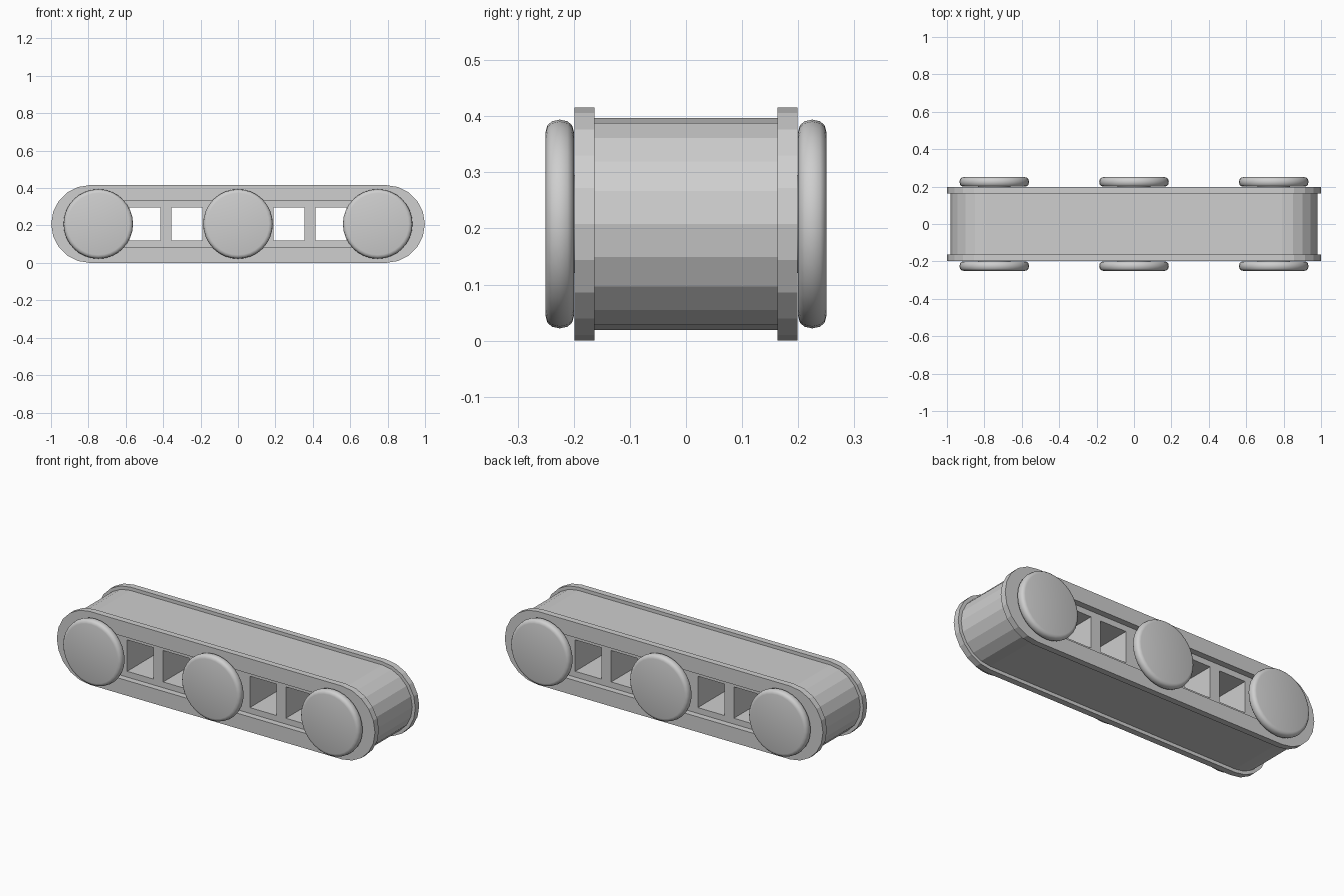
import bpy, bmesh, math
from mathutils import Matrix

if "Cube" in bpy.data.objects:
    bpy.data.objects.remove(bpy.data.objects["Cube"])

MID = 0.208      # height of the wheel axis
END = 0.791      # centre of the rounded ends

grey = bpy.data.materials.new("light grey")
grey.diffuse_color = (0.62, 0.62, 0.62, 1)
grey.use_nodes = True
grey.node_tree.nodes["Principled BSDF"].inputs["Base Color"].default_value = grey.diffuse_color


def stadium(r, n=10):
    """Outline of a long slot with rounded ends."""
    pts = []
    for side, start in ((1, -math.pi / 2), (-1, math.pi / 2)):
        for i in range(n + 1):
            a = start + math.pi * i / n
            pts.append((side * END + r * math.cos(a), r * math.sin(a)))
    return pts


def rectangle(x, w, h):
    return [(x - w, -h), (x + w, -h), (x + w, h), (x - w, h)]


def plate(name, outlines, y, half_depth):
    """Extrude an outline (with holes) along y."""
    cu = bpy.data.curves.new(name, 'CURVE')
    cu.dimensions = '2D'
    cu.fill_mode = 'BOTH'
    cu.extrude = half_depth
    for pts in outlines:
        sp = cu.splines.new('POLY')
        sp.points.add(len(pts) - 1)
        for p, (px, py) in zip(sp.points, pts):
            p.co = (px, py, 0, 1)
        sp.use_cyclic_u = True
    ob = bpy.data.objects.new(name, cu)
    bpy.context.collection.objects.link(ob)
    ob.location = (0, y, MID)
    ob.rotation_euler = (math.pi / 2, 0, 0)
    bpy.ops.object.select_all(action='DESELECT')
    ob.select_set(True)
    bpy.context.view_layer.objects.active = ob
    bpy.ops.object.convert(target='MESH')
    ob = bpy.context.object
    ob.data.materials.clear()
    ob.data.materials.append(grey)
    for f in ob.data.polygons:
        f.use_smooth = False
    return ob


def lathe(name, profile, x, side, steps=32):
    """Spin a (radius, y) profile about the wheel axis."""
    bm = bmesh.new()
    vs = [bm.verts.new((r, y, 0)) for r, y in profile]
    es = [bm.edges.new(e) for e in zip(vs, vs[1:])]
    bmesh.ops.spin(bm, geom=vs + es, cent=(0, 0, 0), axis=(0, 1, 0),
                   angle=2 * math.pi, steps=steps)
    bmesh.ops.remove_doubles(bm, verts=bm.verts, dist=1e-5)
    if side < 0:
        bmesh.ops.transform(bm, matrix=Matrix.Rotation(math.pi, 4, 'Z'), verts=bm.verts)
    bmesh.ops.recalc_face_normals(bm, faces=bm.faces)
    me = bpy.data.meshes.new(name)
    bm.to_mesh(me)
    bm.free()
    me.materials.append(grey)
    ob = bpy.data.objects.new(name, me)
    bpy.context.collection.objects.link(ob)
    ob.location = (x, 0, MID)
    bpy.ops.object.select_all(action='DESELECT')
    ob.select_set(True)
    bpy.context.view_layer.objects.active = ob
    bpy.ops.object.shade_smooth_by_angle(angle=math.radians(35))


# Track body with four square windows through it
windows = [rectangle(x, 0.083, 0.089) for x in (-0.498, -0.272, 0.272, 0.498)]
plate("track_body", [stadium(0.189)] + windows, 0, 0.1635)

# Raised rims on both sides, open in the middle
for side, label in ((-1, "front"), (1, "back")):
    plate(label + "_rim", [stadium(0.208), stadium(0.122)], side * 0.181, 0.0175)

# Wheels with rounded edges, and the hubs that hold them
wheel = [(0, 0.2), (0.165, 0.2), (0.176, 0.203), (0.183, 0.211), (0.186, 0.225),
         (0.183, 0.239), (0.176, 0.247), (0.165, 0.25), (0, 0.25)]
hub = [(0, 0.15), (0.0875, 0.15), (0.0875, 0.205), (0, 0.205)]
for side, label in ((-1, "front"), (1, "back")):
    for x, place in ((-0.747, "left"), (0, "middle"), (0.747, "right")):
        lathe(f"{label}_{place}_wheel", wheel, x, side)
        lathe(f"{label}_{place}_hub", hub, x, side)
